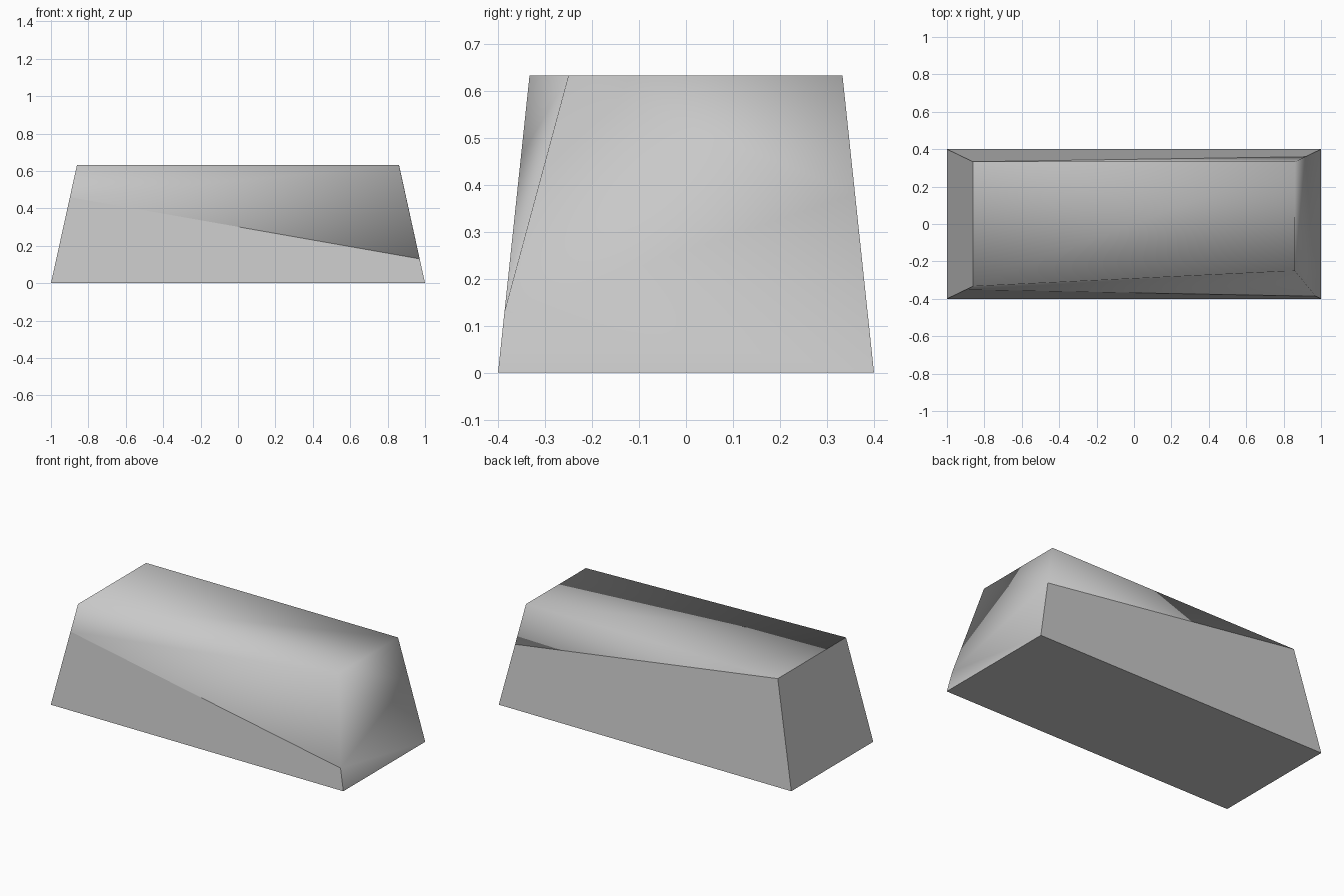
import bpy
import bmesh

cube = bpy.data.objects.get("Cube")
if cube:
    bpy.data.objects.remove(cube, do_unlink=True)

HEIGHT = 0.633


def wall_point(side, depth, z):
    """Point on a sloping corner of the tapered block at height z."""
    return (side * (1 - 0.22 * z), depth * (0.4 - 0.106 * z), z)


# Plain grey material
grey = bpy.data.materials.new("plain grey")
grey.use_nodes = True
colour = (0.58, 0.58, 0.58, 1)
grey.diffuse_color = colour
grey.node_tree.nodes["Principled BSDF"].inputs["Base Color"].default_value = colour

bm = bmesh.new()

# Bottom corners, counted around from front right-hand end
base_fl, base_fr, base_br, base_bl = [
    bm.verts.new(wall_point(s, d, 0)) for s, d in ((-1, -1), (1, -1), (1, 1), (-1, 1))]

# Top corners, one of them pushed back by the slanted front cut
top_fl, top_br, top_bl = [
    bm.verts.new(wall_point(s, d, HEIGHT)) for s, d in ((-1, -1), (1, 1), (-1, 1))]
top_fr = bm.verts.new((0.86, -0.25, HEIGHT))

# Ends of the creases across the front and back
crease_fl = bm.verts.new(wall_point(-1, -1, 0.46))
crease_fr = bm.verts.new(wall_point(1, -1, 0.13))
crease_br = bm.verts.new(wall_point(1, 1, 0.38))

# Top, front cut, plus-x end and upper back blend softly together
soft = [bm.faces.new(f) for f in (
    (top_fl, top_fr, top_br, top_bl),
    (crease_fl, crease_fr, top_fr, top_fl),
    (base_fr, base_br, crease_br, top_br, top_fr, crease_fr),
    (crease_br, top_bl, top_br))]

# Lower front, lower back, minus-x end and underside keep crisp borders
for f in ((base_fl, base_fr, crease_fr, crease_fl),
          (base_br, base_bl, top_bl, crease_br),
          (base_bl, base_fl, crease_fl, top_fl, top_bl),
          (base_bl, base_br, base_fr, base_fl)):
    bm.faces.new(f)

bmesh.ops.recalc_face_normals(bm, faces=bm.faces[:])
for face in bm.faces:
    face.smooth = True
for edge in bm.edges:
    edge.smooth = all(face in soft for face in edge.link_faces)

mesh = bpy.data.meshes.new("tapered_block")
bm.to_mesh(mesh)
bm.free()
mesh.materials.append(grey)
block = bpy.data.objects.new("tapered_block", mesh)
bpy.context.collection.objects.link(block)
